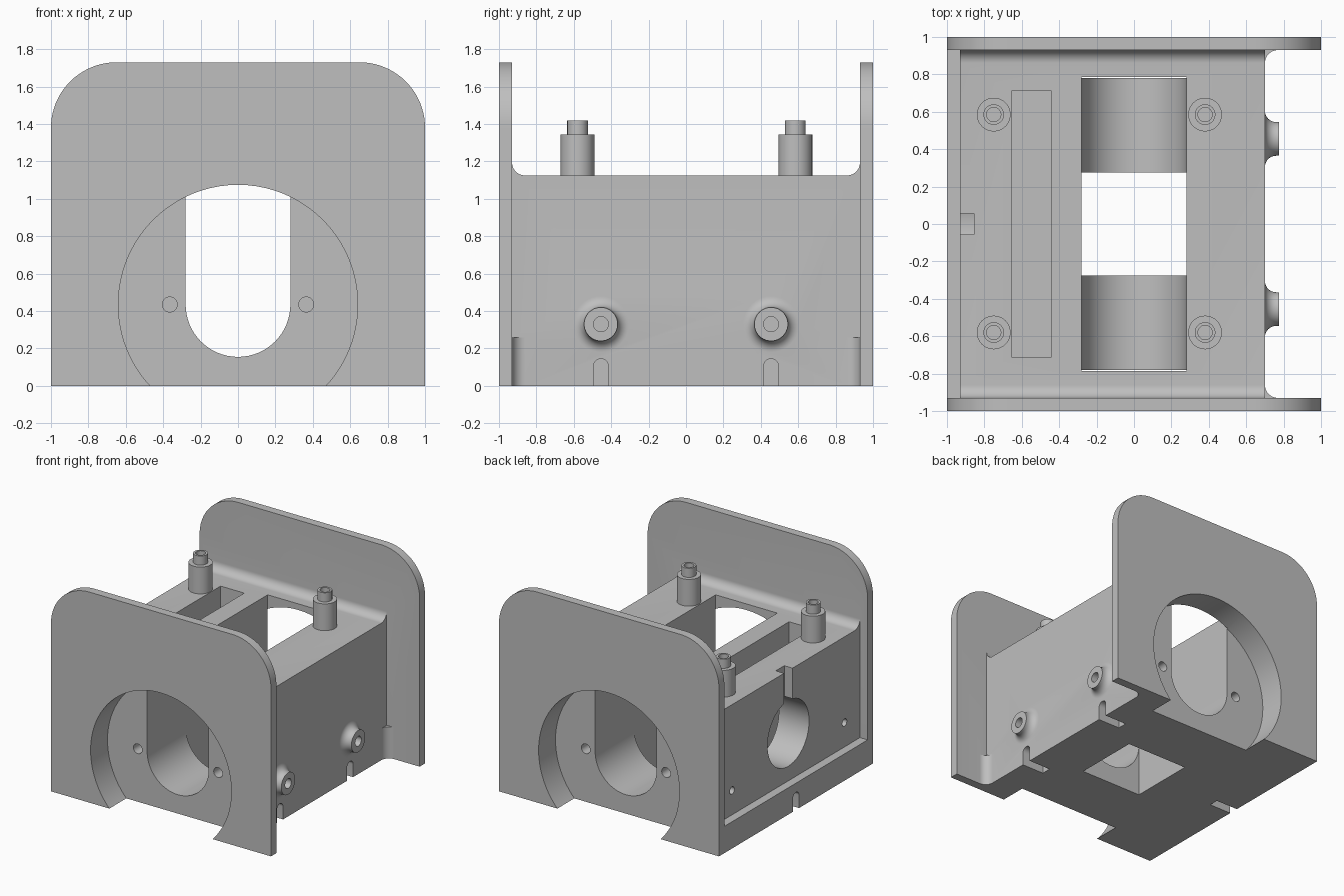
import bpy, bmesh, math
from mathutils import Vector

cube = bpy.data.objects.get("Cube")
if cube:
    bpy.data.objects.remove(cube, do_unlink=True)

grey = bpy.data.materials.new("light grey plastic")
grey.use_nodes = True
colour = (0.52, 0.52, 0.52, 1)
grey.diffuse_color = colour
grey.node_tree.nodes["Principled BSDF"].inputs["Base Color"].default_value = colour

W, T, TOP, HX = 1.0, 0.93, 1.125, 0.7    # plate edge, plate inner face, deck height, +x wall
MID, R, FIL = 0.435, 0.28, 0.07          # bore height, channel radius, fillet radius


def place(axis, a, b, d):
    """Put a 2D point (a, b) at depth d along an axis."""
    return Vector({"X": (d, a, b), "Y": (a, d, b), "Z": (a, b, d)}[axis])


def finish(bm, name):
    bmesh.ops.recalc_face_normals(bm, faces=bm.faces[:])
    mesh = bpy.data.meshes.new(name)
    bm.to_mesh(mesh)
    bm.free()
    mesh.materials.append(grey)
    obj = bpy.data.objects.new(name, mesh)
    bpy.context.collection.objects.link(obj)
    return obj


def loft(name, rings):
    """Skin a stack of equal rings and cap both ends."""
    bm = bmesh.new()
    rings = [[bm.verts.new(p) for p in ring] for ring in rings]
    n = len(rings[0])
    for low, high in zip(rings, rings[1:]):
        for i in range(n):
            j = (i + 1) % n
            bm.faces.new((low[i], low[j], high[j], high[i]))
    bm.faces.new(rings[0])
    bm.faces.new(rings[-1])
    return finish(bm, name)


def prism(name, points, axis, lo, hi):
    return loft(name, [[place(axis, a, b, d) for a, b in points] for d in (lo, hi)])


def box(name, x0, x1, y0, y1, z0, z1):
    return prism(name, [(x0, y0), (x1, y0), (x1, y1), (x0, y1)], "Z", z0, z1)


def arc(ca, cb, r, start, end, n=12):
    angles = [math.radians(start + (end - start) * i / n) for i in range(n + 1)]
    return [(ca + r * math.cos(t), cb + r * math.sin(t)) for t in angles]


def turned(name, axis, a, b, profile, n=40):
    """Turn a (depth, radius) profile about an axis through (a, b)."""
    return loft(name, [[place(axis, *p, d) for p in arc(a, b, r, 0, 360, n)[:-1]]
                       for d, r in profile])


def rod(axis, a, b, r, lo, hi, n=32):
    return turned("cutter", axis, a, b, [(lo, r), (hi, r)], n)


def combine(body, tool, operation):
    mod = body.modifiers.new("combine", "BOOLEAN")
    mod.operation, mod.solver, mod.object = operation, "EXACT", tool
    bpy.context.view_layer.update()
    graph = bpy.context.evaluated_depsgraph_get()
    mesh = bpy.data.meshes.new_from_object(body.evaluated_get(graph))
    body.modifiers.clear()
    body.data = mesh
    bpy.data.objects.remove(tool, do_unlink=True)


# Central block with filleted ends where the deck meets the plates
half = [(0.97, 0), (0.97, TOP + FIL), (T, TOP + FIL)]
half += arc(T - FIL, TOP + FIL, FIL, 0, -90)[1:]
section = half + [(-y, z) for y, z in reversed(half)]
body = prism("mount_body", section, "X", -T, HX)

# Ledge below the recessed side panel, and rounded end plates
parts = [box("ledge", -W, -0.9, -0.97, 0.97, 0, 0.22)]
plate = [(-W, 0), (W, 0)] + arc(0.65, 1.38, 0.35, 0, 90, 20) + arc(-0.65, 1.38, 0.35, 90, 180, 20)
for s in (-1, 1):
    parts.append(prism("end_plate", plate, "Y", *sorted((s * T, s * W))))
    # Short corner fillet between the side wall and the plate
    corner = [(0.65, s * 0.97), (0.65, s * (T - FIL))]
    corner += [(x, s * y) for x, y in arc(HX + FIL, T - FIL, FIL, 180, 90)]
    corner.append((HX + FIL, s * 0.97))
    parts.append(prism("corner_fillet", corner, "Z", 0, 0.26))
    # Flared side boss
    flare = [(x, r) for x, r in arc(0.76, 0.15, 0.06, 180, 270, 8)]
    parts.append(turned("side_boss", "X", s * 0.455, 0.33,
                        [(0.65, 0.15)] + flare + [(0.775, 0.09)]))
for part in parts:
    combine(body, part, "UNION")

# Round-bottomed channel with a window through the floor
channel = [(R, 1.4)] + [(-R, 1.4)] + arc(0, MID, R, 180, 360, 32)
cuts = [prism("cutter", channel, "Y", -0.785, 0.785),
        box("cutter", -R, R, -0.275, 0.275, -0.1, 0.5),
        box("cutter", -0.655, -0.44, -0.71, 0.71, 0.2, 1.4),      # deck pocket
        rod("X", 0, 0.61, 0.27, -1.1, -0.55, 48),                 # side port
        box("cutter", -1.1, -0.855, -0.055, 0.055, 0.7, 1.4)]     # cable slot


def notch(y, lo, hi):
    return prism("cutter", [(y - 0.04, -0.1), (y + 0.04, -0.1)] + arc(y, 0.105, 0.04, 0, 180),
                 "X", lo, hi)


cuts.append(notch(0, -1.1, -0.8))
for s in (-1, 1):
    cuts += [rod("Y", 0, MID, 0.64, *sorted((s * 0.78, s * 1.1)), n=80),   # round seat
             rod("X", s * 0.455, 0.33, 0.04, 0.5, 0.9),                    # boss hole
             rod("X", s * 0.73, 0.42, 0.03, -1.1, -0.8),                   # panel hole
             notch(s * 0.455, 0.5, 0.9)]
    cuts += [rod("Y", x, MID, 0.04, *sorted((s * 0.6, s * 0.9))) for x in (-0.365, 0.365)]
for cutter in cuts:
    combine(body, cutter, "DIFFERENCE")
objects = [body]

# Hollow stepped standoffs on the deck
for x in (-0.75, 0.38):
    for y in (-0.58, 0.585):
        objects.append(turned("standoff", "Z", x, y, [
            (TOP - 0.01, 0.09), (1.345, 0.09), (1.345, 0.055), (1.42, 0.055),
            (1.42, 0.038), (TOP + 0.03, 0.038)]))

bpy.ops.object.select_all(action="DESELECT")
for obj in objects:
    obj.select_set(True)
bpy.context.view_layer.objects.active = body
bpy.ops.object.shade_smooth_by_angle(angle=math.radians(30))
